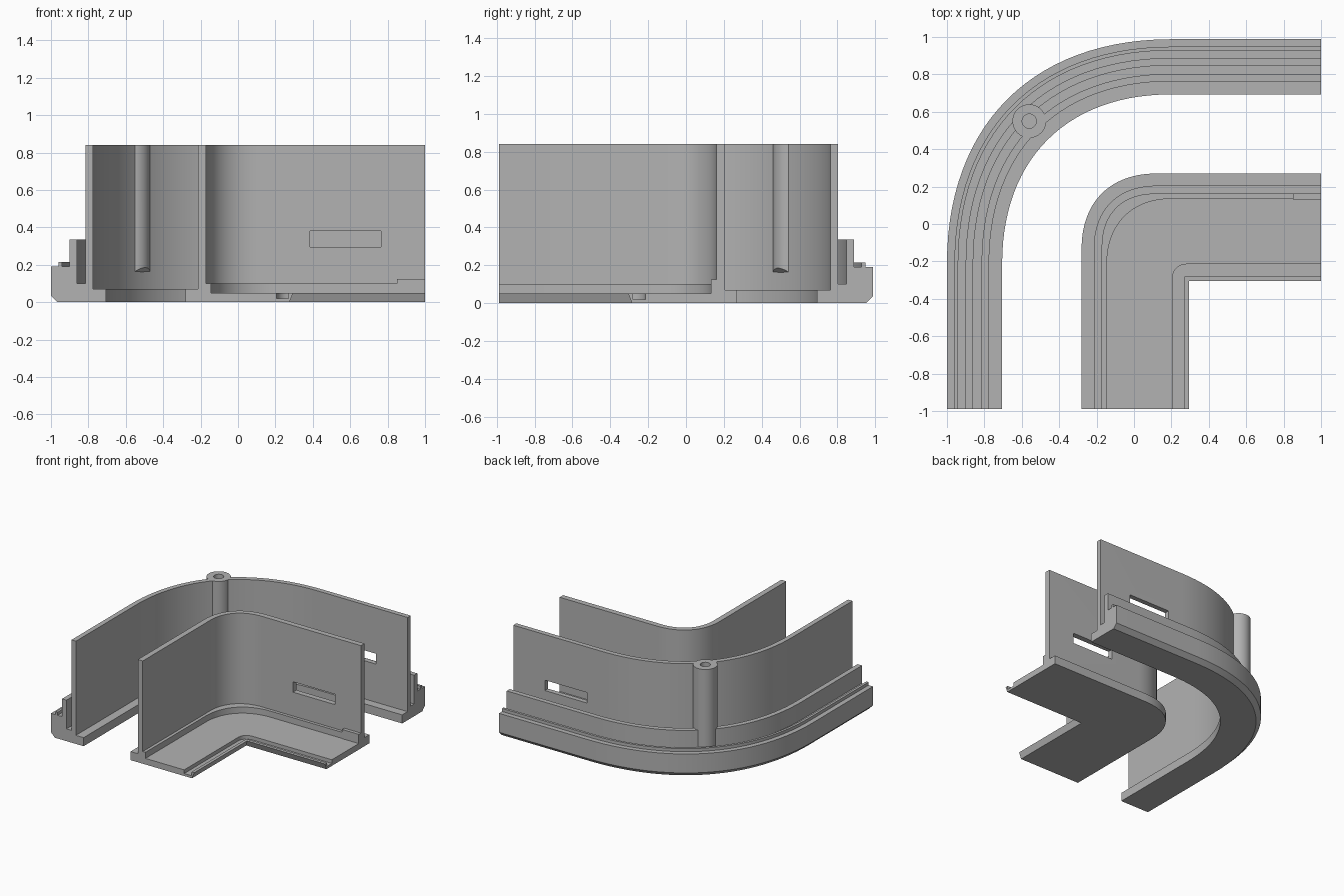
import bpy
import bmesh
import math
from mathutils import Vector, Matrix

cube = bpy.data.objects.get("Cube")
if cube:
    bpy.data.objects.remove(cube, do_unlink=True)

BACK, FRONT, RIGHT = 0.988, -0.988, 1.0
TOP = 0.84

grey = bpy.data.materials.new("plain grey")
grey.use_nodes = True
grey.diffuse_color = (0.45, 0.45, 0.45, 1)
grey.node_tree.nodes["Principled BSDF"].inputs["Base Color"].default_value = (0.45, 0.45, 0.45, 1)


def make_object(name, bm):
    bmesh.ops.recalc_face_normals(bm, faces=bm.faces)
    mesh = bpy.data.meshes.new(name)
    bm.to_mesh(mesh)
    bm.free()
    mesh.materials.append(grey)
    obj = bpy.data.objects.new(name, mesh)
    bpy.context.collection.objects.link(obj)
    return obj


def corner_line(x, y, radius, steps=28):
    """L-shaped line: up the left leg, round the corner, out along the right leg."""
    k = 0.618 * radius
    a, d = Vector((x, y - radius)), Vector((x + radius, y))
    b, c = a + Vector((0, k)), d - Vector((k, 0))
    pts = [Vector((x, FRONT))]
    for i in range(steps + 1):
        t = i / steps
        s = 1 - t
        pts.append(a * s**3 + b * 3 * s * s * t + c * 3 * s * t * t + d * t**3)
    return pts + [Vector((RIGHT, y))]


def corner_sweep(name, x, y, profile):
    """Loft a profile of (inset, height, corner radius) points round the corner."""
    bm = bmesh.new()
    rows = [[bm.verts.new((p.x, p.y, z)) for p in corner_line(x + d, y - d, r)]
            for d, z, r in profile]
    for r0, r1 in zip(rows, rows[1:] + rows[:1]):
        for i in range(len(r0) - 1):
            bm.faces.new((r0[i], r0[i + 1], r1[i + 1], r1[i]))
    for end in (0, -1):
        bm.faces.new([row[end] for row in rows])
    bmesh.ops.remove_doubles(bm, verts=bm.verts, dist=1e-5)
    return make_object(name, bm)


def box(name, lo, hi):
    lo, hi = Vector(lo), Vector(hi)
    bm = bmesh.new()
    bmesh.ops.create_cube(bm, size=1, matrix=Matrix.Translation((lo + hi) / 2)
                          @ Matrix.Diagonal((*(hi - lo), 1)))
    return make_object(name, bm)


def cylinder(name, centre, radius, z0, z1):
    bm = bmesh.new()
    bmesh.ops.create_cone(bm, cap_ends=True, segments=40, radius1=radius, radius2=radius,
                          depth=z1 - z0,
                          matrix=Matrix.Translation((*centre, (z0 + z1) / 2)))
    return make_object(name, bm)


def activate(obj):
    bpy.ops.object.select_all(action="DESELECT")
    obj.select_set(True)
    bpy.context.view_layer.objects.active = obj


def cut(obj, cutter):
    cutter.hide_render = True
    mod = obj.modifiers.new("cut", "BOOLEAN")
    mod.operation, mod.solver, mod.object = "DIFFERENCE", "EXACT", cutter
    activate(obj)
    bpy.ops.object.modifier_apply(modifier=mod.name)
    bpy.data.objects.remove(cutter, do_unlink=True)


# Outer rail: stepped edge, ridge, low wall, groove, tall wall and inner flange
steps = [(0.035, 0), (0, 0.035), (0, 0.19), (0.04, 0.19), (0.04, 0.215), (0.06, 0.215),
         (0.06, 0.19), (0.1, 0.19), (0.1, 0.335), (0.14, 0.335), (0.14, 0.1),
         (0.185, 0.1), (0.185, TOP), (0.225, TOP), (0.225, 0.07), (0.295, 0.07), (0.295, 0)]
outer_rail = corner_sweep("outer_rail", -1, BACK, [(d, z, 1.2 - d) for d, z in steps])

# Screw post on the outer corner, with a sloped underside inside the wall
post_xy = (-0.56, 0.55)
post = cylinder("screw_post", post_xy, 0.09, 0.09, TOP)
bm = bmesh.new()
bm.from_mesh(post.data)
inward = Vector((1, -1, 0)).normalized()
bmesh.ops.bisect_plane(bm, geom=bm.verts[:] + bm.edges[:] + bm.faces[:],
                       plane_co=Vector((*post_xy, 0.14)) + inward * 0.045,
                       plane_no=(inward - Vector((0, 0, 1))).normalized(), clear_outer=True)
bmesh.ops.holes_fill(bm, edges=[e for e in bm.edges if e.is_boundary], sides=0)
bmesh.ops.recalc_face_normals(bm, faces=bm.faces)
bm.to_mesh(post.data)
bm.free()
for part in (outer_rail, post):
    cut(part, cylinder("hole_cutter", post_xy, 0.038, 0.25, 1))

# Inner tray: flange, tall wall, ledge, floor, groove and undercut lip
inner_tray = corner_sweep("inner_tray", -0.28, 0.27, [
    (0, 0, 0.4), (0, 0.07, 0.4), (0.065, 0.07, 0.335), (0.065, TOP, 0.335),
    (0.11, TOP, 0.28), (0.11, 0.1, 0.28), (0.135, 0.1, 0.35), (0.135, 0.05, 0.35),
    (0.485, 0.05, 0.08), (0.485, 0.02, 0.08), (0.55, 0.02, 0), (0.55, 0.05, 0),
    (0.575, 0.05, 0), (0.555, 0, 0)])

# Slots through the right leg of each tall wall
cut(inner_tray, box("slot_cutter", (0.385, 0.1, 0.295), (0.765, 0.25, 0.38)))
cut(outer_rail, box("slot_cutter", (0.335, 0.74, 0.382), (0.715, 0.825, 0.467)))

# Raised tab at the end of the ledge
box("ledge_tab", (0.85, 0.132, 0.045), (RIGHT, 0.162, 0.125))

for part in (outer_rail, post, inner_tray):
    activate(part)
    bpy.ops.object.shade_smooth_by_angle(angle=math.radians(30))
